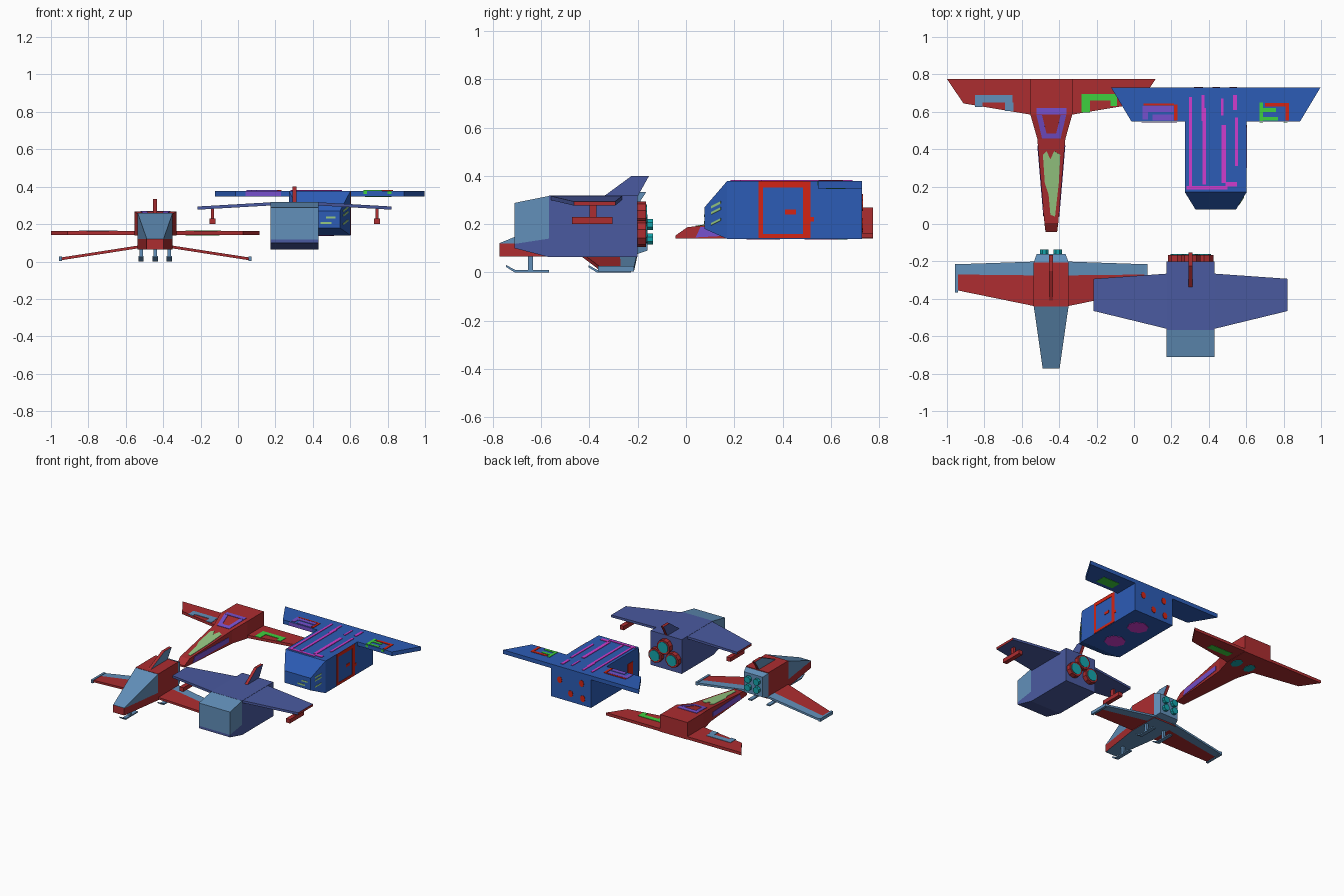
import bpy, bmesh, math
from mathutils import Vector

if "Cube" in bpy.data.objects:
    bpy.data.objects.remove(bpy.data.objects["Cube"])

def mat(name, r, g, b):
    m = bpy.data.materials.new(name)
    lin = lambda c: (c / 255 / 12.92) if c < 11 else ((c / 255 + 0.055) / 1.055) ** 2.4
    m.diffuse_color = (lin(r), lin(g), lin(b), 1)
    m.use_nodes = True
    m.node_tree.nodes["Principled BSDF"].inputs["Base Color"].default_value = m.diffuse_color
    return m

RED = mat("dark_red", 172, 45, 48)
STEEL = mat("steel_blue", 98, 144, 186)
SLATE = mat("slate_purple", 74, 90, 160)
BLUE = mat("royal_blue", 44, 92, 182)
MAG = mat("magenta", 208, 60, 205)
PUR = mat("violet", 118, 80, 205)
GRN = mat("bright_green", 62, 208, 62)
PALE = mat("pale_green", 150, 200, 130)
PAINT = mat("bright_red", 212, 36, 20)
TEAL = mat("teal", 20, 165, 172)

def build(name, solids, *mats):
    """Each solid is a pair of matching loops joined into a closed shape, or a list of loops."""
    bm = bmesh.new()
    for loops in solids:
        rings = [[bm.verts.new(p) for p in lp] for lp in loops]
        n = len(rings[0])
        for a, b in zip(rings, rings[1:]):
            for i in range(n):
                j = (i + 1) % n
                bm.faces.new((a[i], a[j], b[j], b[i]))
        bm.faces.new(rings[0][::-1])
        bm.faces.new(rings[-1])
    bmesh.ops.recalc_face_normals(bm, faces=bm.faces)
    me = bpy.data.meshes.new(name)
    bm.to_mesh(me)
    bm.free()
    for m in mats:
        me.materials.append(m)
    ob = bpy.data.objects.new(name, me)
    bpy.context.collection.objects.link(ob)
    return ob

def paint(ob, index, rule):
    for p in ob.data.polygons:
        if rule(p.center, p.normal):
            p.material_index = index

def box_loops(x0, x1, y0, y1, z0, z1):
    return [[(x0, y0, z), (x1, y0, z), (x1, y1, z), (x0, y1, z)] for z in (z0, z1)]

def profile_x(pts, x0, x1):
    return [[(x, y, z) for y, z in pts] for x in (x0, x1)]

def sections(c, secs):
    """Rectangular sections: y, half width, bottom z, top z."""
    return [[(c - w, y, a), (c + w, y, a), (c + w, y, b), (c - w, y, b)] for y, w, a, b in secs]

def wings(name, c, pts, th, *mats):
    return build(name, [[[(c + s * x, y, z - d) for x, y, z in pts] for d in (0, th)]
                        for s in (-1, 1)], *mats)

def disc(cx, cz, r, y0, y1, n=8):
    return [[(cx + r * math.cos(math.tau * (i + .5) / n), y, cz + r * math.sin(math.tau * (i + .5) / n))
             for i in range(n)] for y in (y0, y1)]

def patch(pts, out, t=.003):
    o = Vector(out) * t
    return [[Vector(p) - o * .3 for p in pts], [Vector(p) + o for p in pts]]

def flat(rects, level, axis, sign=1):
    """Thin painted rectangles (u0,u1,v0,v1) on an axis plane."""
    res, a, b = [], level - .001, level + sign * .003
    for u0, u1, v0, v1 in rects:
        res.append(box_loops(a, b, u0, u1, v0, v1) if axis == 'x' else
                   box_loops(u0, u1, a, b, v0, v1) if axis == 'y' else
                   box_loops(u0, u1, v0, v1, a, b))
    return res

# ---------- small red and steel fighter ----------
c = -.443
o = build("fighter_lower_hull", [sections(c, [(-.773, .045, .065, .12), (-.44, .093, .065, .12)])], RED, STEEL)
paint(o, 1, lambda p, n: n.z < -.5)
build("fighter_canopy", [sections(c, [(-.773, .045, .118, .121), (-.44, .093, .118, .258)])], STEEL)
o = build("fighter_rear_hull", [sections(c, [(-.44, .093, .065, .26), (-.205, .093, .065, .26)])], RED, STEEL)
paint(o, 1, lambda p, n: n.z < -.5)
build("fighter_engine_block", [sections(c, [(-.205, .093, .075, .255), (-.16, .077, .09, .24)])], STEEL)
build("fighter_thrusters", [disc(c + dx, z, .025, -.165, -.137) for dx in (-.036, .036) for z in (.138, .198)], TEAL)
wings("fighter_wing_front", c, [(.06, -.445, .09), (.5, -.355, .022), (.5, -.27, .022), (.06, -.275, .09)], .015, RED)
wings("fighter_wing_rear", c, [(.06, -.275, .09), (.5, -.27, .022), (.5, -.215, .022), (.06, -.2, .09)], .015, STEEL)
build("fighter_wing_tips", [box_loops(c + s * .498, c + s * .515, -.365, -.215, .003, .026) for s in (-1, 1)], STEEL)
o = build("fighter_tail_fin", [profile_x([(-.42, .255), (-.25, .333), (-.165, .333), (-.215, .255)], c - .011, c + .011)], RED, STEEL)
paint(o, 1, lambda p, n: abs(n.x) > .9)
gear = []
for dx, y in ((0, -.745), (-.075, -.405), (.075, -.405)):
    gear.append(profile_x([(y, .022), (y + .035, .0), (y + .178, .0), (y + .178, .009), (y + .04, .009), (y, .03)],
                          c + dx - .014, c + dx + .014))
    gear.append(box_loops(c + dx - .009, c + dx + .009, y + .09, y + .11, .006, .07))
build("fighter_landing_skids", gear, STEEL)

# ---------- slate transport ----------
c = .303
w = .128
build("transport_hull", [profile_x([(-.567, .063), (-.2, .063), (-.2, .318), (-.567, .318)], c - w, c + w)], SLATE)
build("transport_chin", [profile_x([(-.71, .118), (-.71, .1), (-.567, .063), (-.567, .14)], c - w, c + w)], SLATE)
build("transport_cockpit", [profile_x([(-.71, .118), (-.567, .14), (-.567, .317), (-.71, .288)], c - w, c + w)], STEEL)
o = wings("transport_wings", c, [(.12, -.562, .317), (.519, -.465, .294), (.519, -.293, .294), (.12, -.265, .317)], .017, SLATE, RED)
paint(o, 1, lambda p, n: abs(n.x) > .8 and abs(p.x - c) > .4)
parts = []
for s in (-1, 1):
    x = c + s * .44
    parts += [box_loops(x - .016, x + .016, -.472, -.305, .2, .23),
              box_loops(x - .008, x + .008, -.4, -.37, .225, .29)]
build("transport_wing_pods", parts, RED)
o = build("transport_tail_fin", [profile_x([(-.345, .312), (-.225, .4), (-.153, .4), (-.202, .312)], c - .011, c + .011)], RED, SLATE)
paint(o, 1, lambda p, n: abs(n.x) > .9)
spots = ((-.07, .16), (.07, .16), (0, .24))
build("transport_engine_rims", [disc(c + x, z, .054, -.205, -.165, 10) for x, z in spots], RED)
build("transport_engine_glow", [disc(c + x, z, .041, -.17, -.161, 10) for x, z in spots], TEAL)

# ---------- long-nosed red ship ----------
c = -.442
build("long_ship_hull", [sections(c, [(-.043, .031, .14, .153), (.005, .037, .14, .187), (.455, .075, .14, .24),
                                      (.585, .112, .14, .268), (.775, .112, .14, .268)])], RED)
wings("long_ship_wings", c, [(.1, .583, .163), (.47, .645, .163), (.558, .775, .163), (.1, .775, .163)], .021, RED)

def zt(y):
    return .187 + (y - .005) * .1178 if y < .455 else min(.24 + (y - .455) * .2154, .268)
def on_top(pts):
    return patch([(c + x, y, zt(y)) for x, y in pts], (0, -.12, 1))
build("long_ship_nose_stripe", [on_top([(-.045, .37), (-.025, .39), (-.005, .345), (.015, .39), (.048, .37), (.04, .22),
                                        (.02, .04), (-.005, .05), (-.015, .16), (-.035, .22)])], PALE)
build("long_ship_hatch_mark", [on_top(q) for q in (
    [(-.05, .457), (.05, .457), (.056, .485), (-.056, .485)],
    [(-.056, .485), (-.026, .485), (-.05, .584), (-.08, .584)],
    [(.056, .485), (.026, .485), (.05, .584), (.08, .584)],
    [(-.08, .586), (.08, .586), (.08, .62), (-.08, .62)])], PUR)
hw = lambda y: .037 + (y - .005) * .0844
build("long_ship_side_stripes", [patch([(c + s * hw(y), y, z) for y, z in ((.04, .145), (.42, .165), (.42, .2), (.06, .188))],
                                       (s, 0, 0)) for s in (-1, 1)], PUR)
build("long_ship_left_wing_mark", flat([(-.85, -.65, .65, .69), (-.69, -.645, .605, .65), (-.85, -.81, .625, .65)], .163, 'z'), STEEL)
build("long_ship_right_wing_mark", flat([(-.28, -.09, .66, .695), (-.28, -.235, .597, .66), (-.125, -.09, .63, .66)], .163, 'z'), GRN)
build("long_ship_wing_under_mark", flat([(-.28, -.1, .65, .7)], .142, 'z', -1), GRN)
build("long_ship_belly_spots", [patch([(c + dx + .035 * math.cos(math.tau * i / 8), .62 + .05 * math.sin(math.tau * i / 8), .14)
                                       for i in range(8)], (0, 0, -1)) for dx in (-.055, .055)], TEAL)

# ---------- blue hauler ----------
c = .437
build("hauler_hull", [sections(c, [(.077, .108, .18, .27), (.17, .165, .139, .378), (.73, .165, .139, .378)])], BLUE)
wings("hauler_wings", c, [(.165, .547, .378), (.45, .547, .378), (.56, .73, .378), (.165, .73, .378)], .03, BLUE)
build("hauler_roof_stripes", flat([(.293, .309, .2, .68), (.36, .376, .55, .69), (.366, .384, .21, .62), (.465, .478, .58, .67),
                                   (.468, .492, .22, .53), (.53, .55, .61, .69), (.54, .556, .31, .57),
                                   (.282, .5, .185, .203), (.49, .55, .2, .225)], .379, 'z'), MAG)
build("hauler_left_wing_mark", flat([(.045, .21, .6, .63), (.045, .075, .56, .6), (.1, .21, .553, .585)], .378, 'z'), PUR)
build("hauler_wing_red_marks", flat([(.215, .232, .553, .64), (.05, .215, .633, .643), (.7, .83, .628, .648),
                                     (.81, .83, .553, .628)], .378, 'z'), PAINT)
build("hauler_wing_green_marks", flat([(.67, .69, .55, .65), (.69, .77, .553, .572), (.69, .76, .6, .62)], .378, 'z')
      + flat([(.68, .82, .58, .66)], .348, 'z', -1)
      + flat([(.67, .69, .36, .376), (.8, .82, .36, .376)], .547, 'y', -1), GRN)
build("hauler_left_wing_edge_mark", flat([(.04, .23, .35, .377)], .547, 'y', -1), PUR)
build("hauler_door_frame", flat([(.3, .32, .142, .378), (.485, .515, .142, .376), (.32, .485, .142, .16), (.32, .485, .352, .378),
                                 (.41, .455, .24, .26), (.51, .53, .21, .23)], c + .165, 'x'), PAINT)
build("hauler_left_side_mark", flat([(.24, .3, .15, .3)], c - .165, 'x', -1), PAINT)
build("hauler_back_spots", [patch([(x + .02 * math.cos(math.tau * i / 8), .73, z + .025 * math.sin(math.tau * i / 8))
                                   for i in range(8)], (0, 1, 0)) for x, z in ((.35, .3), (.44, .2), (.53, .28), (.34, .19))], PAINT)
build("hauler_belly_marks", [patch([(c + .075 * math.cos(math.tau * i / 8), y + .07 * math.sin(math.tau * i / 8), .139)
                                    for i in range(8)], (0, 0, -1)) for y in (.32, .56)], MAG)
build("hauler_nose_marks", [patch([(c + .125, .105, z), (c + .15, .145, z + .02), (c + .15, .145, z + .03), (c + .125, .105, z + .01)],
                                  (.85, -.5, 0)) for z in (.195, .24, .265)]
      + flat([(.44, .5, .2, .212), (.47, .52, .23, .24)], .077, 'y', -1), PALE)
